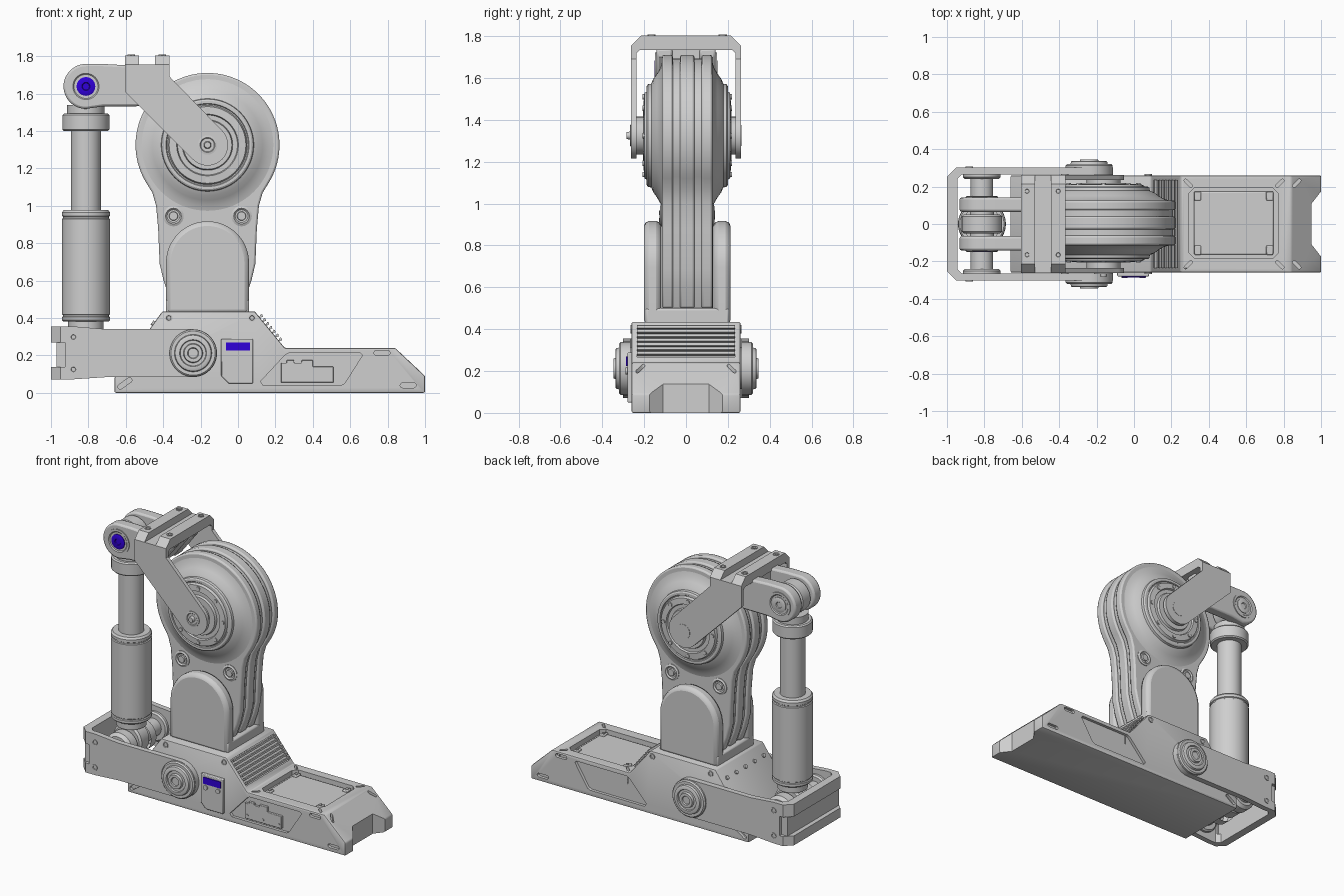
import bpy, bmesh
from math import sin, cos, radians, pi
from mathutils import Vector

old = bpy.data.objects.get("Cube")
if old:
    bpy.data.objects.remove(old, do_unlink=True)


def material(name, rgb):
    m = bpy.data.materials.new(name)
    m.use_nodes = True
    m.diffuse_color = (*rgb, 1)
    m.node_tree.nodes["Principled BSDF"].inputs["Base Color"].default_value = (*rgb, 1)
    return m


GREY = material("light_grey", (0.62, 0.62, 0.62))
BLUE = material("deep_blue", (0.03, 0.0, 0.7))
parts = []


def add(name, bm, mat=GREY, bevel=0):
    bmesh.ops.remove_doubles(bm, verts=bm.verts, dist=1e-5)
    bmesh.ops.recalc_face_normals(bm, faces=bm.faces)
    me = bpy.data.meshes.new(name)
    bm.to_mesh(me)
    bm.free()
    me.materials.append(mat)
    ob = bpy.data.objects.new(name, me)
    bpy.context.collection.objects.link(ob)
    if bevel:
        b = ob.modifiers.new("bevel", "BEVEL")
        b.width, b.segments, b.limit_method = bevel, 2, "ANGLE"
        b.angle_limit = radians(40)
    parts.append(ob)
    return ob


def prism(name, pts, a, b, axis="y", mat=GREY, bevel=0):
    place = {"x": lambda u, v, t: (t, u, v), "y": lambda u, v, t: (u, t, v),
             "z": lambda u, v, t: (u, v, t)}[axis]
    bm = bmesh.new()
    lo, hi = [[bm.verts.new(place(u, v, t)) for u, v in pts] for t in (a, b)]
    bm.faces.new(lo)
    bm.faces.new(hi)
    for i in range(len(pts)):
        j = (i + 1) % len(pts)
        bm.faces.new((lo[i], lo[j], hi[j], hi[i]))
    return add(name, bm, mat, bevel)


def box(name, x0, x1, y0, y1, z0, z1, **kw):
    return prism(name, [(x0, z0), (x1, z0), (x1, z1), (x0, z1)], y0, y1, **kw)


def lathe(name, prof, origin, direction=(0, 0, 1), mat=GREY, n=48):
    q = Vector((0, 0, 1)).rotation_difference(Vector(direction).normalized())
    bm = bmesh.new()
    rings = [[bm.verts.new(q @ Vector((r * cos(2 * pi * k / n), r * sin(2 * pi * k / n), h)) + Vector(origin))
              for k in range(n)] for r, h in prof]
    for p, s in zip(rings, rings[1:]):
        for k in range(n):
            bm.faces.new((p[k], p[(k + 1) % n], s[(k + 1) % n], s[k]))
    return add(name, bm, mat)


def cyl(name, r, h, origin, direction=(0, 0, 1), **kw):
    return lathe(name, [(0, 0), (r, 0), (r, h), (0, h)], origin, direction, **kw)


def arc(cx, cz, r, a0, a1, n=24):
    angles = [radians(a0 + (a1 - a0) * i / n) for i in range(n + 1)]
    return [(cx + r * cos(a), cz + r * sin(a)) for a in angles]


def capsule(cx, cz, half, r, tilt=0):
    dx, dz = half * cos(radians(tilt)), half * sin(radians(tilt))
    return (arc(cx + dx, cz + dz, r, tilt - 90, tilt + 90, 8)
            + arc(cx - dx, cz - dz, r, tilt + 90, tilt + 270, 8))


def carve(ob, tool, operation="DIFFERENCE"):
    m = ob.modifiers.new("carve", "BOOLEAN")
    m.object, m.operation, m.solver = tool, operation, "EXACT"
    dg = bpy.context.evaluated_depsgraph_get()
    me = bpy.data.meshes.new_from_object(ob.evaluated_get(dg))
    ob.modifiers.clear()
    ob.data = me
    parts.remove(tool)
    bpy.data.objects.remove(tool, do_unlink=True)


# Base with notched nose, side pockets, deck recess and slots
base = prism("base", [(-.66, 0), (1, 0), (1, .09), (.84, .24), (.25, .24), (.09, .435),
                      (-.405, .435), (-.66, .08)], -.26, .26, bevel=.008)
carve(base, prism("nose_cutter", [(.95, -.11), (1.02, -.2), (1.02, .2), (.95, .11)], -.1, .2, "z"))
carve(base, prism("deck_cutter", [(.295, -.155), (.325, -.185), (.74, -.185), (.77, -.155), (.77, .165),
                                  (.74, .195), (.325, .195), (.295, .165)], .205, .3, "z"))
carve(base, prism("vent_cutter", [(.12, .425), (.24, .279), (.22, .262), (.10, .408)], -.235, .235))
for s in (-1, 1):
    a, b = sorted((s * .24, s * .3))
    carve(base, prism("pocket_cutter", [(.12, .06), (.135, .04), (.55, .04), (.57, .05), (.665, .2),
                                        (.655, .212), (.27, .212), (.25, .2)], a, b))
    for x, z, h, t in ((.77, .213, .03, 0), (.91, .04, .03, 0), (-.605, .05, .03, 35)):
        carve(base, prism("slot_cutter", capsule(x, z, h, .013, t), a, b))
    for x, t in ((.29, -45), (.78, 45), (.87, 45)):
        carve(base, prism("deck_slot_cutter", capsule(x, s * .218, .02, .008, s * t), .15, .3, "z"))

# Louvres in the slope
for i in range(7):
    f = (i + .5) / 7
    x, z = .12 + .12 * f, .425 - .146 * f
    prism("louvre", [(x - .02, z - .017), (x + .004, z - .008), (x + .001, z + .004), (x - .006, z + .006)],
          -.235, .235)

# Deck cover with corner clips
box("deck_cover", .32, .745, -.163, .173, .2, .222, bevel=.006)
for x in (.34, .725):
    for y in (-.14, .15):
        box("cover_clip", x - .018, x + .018, y - .025, y + .025, .2, .232, bevel=.005)
        cyl("clip_screw", .01, .012, (x, y, .226), n=16)

# Side screws and rear slope screws
for s in (-1, 1):
    for x in (.075, -.37):
        lathe("base_screw", [(.02, 0), (.02, .006), (.013, .006), (.011, .001), (0, .001)],
              (x, s * .26, .4), (0, s, 0), n=20)
for y in (-.2, -.1, 0, .1, .2):
    cyl("slope_screw", .013, .012, (-.45, y, .369), (-.81, 0, .58), n=16)

# Control panel with display and latch plate on the front side
prism("control_panel", [(-.09, .09), (-.05, .05), (.08, .05), (.08, .288), (-.09, .288)],
      -.28, -.255, bevel=.005)
box("display", -.065, .065, -.286, -.278, .225, .27, mat=BLUE)
for x in (-.05, .045):
    cyl("panel_knob", .016, .01, (x, -.278, .2), (0, -1, 0), n=20)
prism("latch", [(.23, .055), (.51, .055), (.51, .14), (.40, .14), (.40, .175), (.34, .175), (.34, .16),
                (.30, .16), (.30, .175), (.26, .175), (.26, .16), (.23, .16)], -.256, -.235, bevel=.003)
for x in (.25, .37, .49):
    cyl("latch_screw", .008, .004, (x, -.256, .08), (0, -1, 0), n=12)

# Tower cheeks and foot
CX, CZ, Y = -.163, 1.325, .006
for s in (-1, 1):
    a, b = sorted((Y + s * .125, Y + s * .207))
    prism("cheek", [(CX - .222, .42), (CX + .222, .42)] + arc(CX, .695, .222, 0, 180), a, b, bevel=.025)
box("tower_foot", CX - .222, CX + .222, Y - .2, Y + .2, .42, .5, bevel=.01)


# Layered teardrop body with grooves between the layers
def teardrop(g):
    side = [(.295, 1.07), (.275, 1), (.264, .88), (.256, .69), (.235, .6), (.2, .5)]
    return (arc(CX, CZ, .385 - g, -32, 212, 56) + [(CX - x + g, z) for x, z in side]
            + [(CX + x - g, z) for x, z in reversed(side)])


prism("body_core", teardrop(.016), Y - .105, Y + .105)
for a, b in ((-.12, -.068), (-.035, .035), (.068, .12)):
    prism("body_layer", teardrop(0), Y + a, Y + b, bevel=.01)

# Dished sides, bolt rings and joint hubs
dish = [(.365, .1), (.352, .12), (.325, .128), (.295, .145), (.27, .163), (.248, .172), (.245, .188),
        (.236, .194), (.222, .194), (.218, .188), (.212, .188), (.205, .205), (.165, .208), (.16, .196),
        (.135, .196), (.13, .212), (0, .212)]
boss = [(.055, .1), (.055, .124), (.042, .13), (.034, .122), (.024, .122), (.022, .132), (0, .132)]
hub = [(.126, 0), (.126, .012), (.118, .02), (.1, .02), (.096, .034), (.088, .038), (.072, .038),
       (.068, .03), (.052, .03), (.048, .046), (.03, .046), (.026, .038), (0, .038)]
for s in (-1, 1):
    d = (0, s, 0)
    lathe("side_dish", dish, (CX, Y, CZ), d, n=64)
    for k in range(8):
        a = k * pi / 4
        cyl("ring_bolt", .013, .01, (CX + .186 * cos(a), Y + s * .203, CZ + .186 * sin(a)), d, n=16)
    for x in (-.182, .182):
        lathe("body_screw", boss, (CX + x, Y, .945), d, n=32)
    cyl("joint_bearing", .09, .04, (CX, s * .2, CZ), d)
    lathe("lower_hub", hub, (-.24, s * .3, .212), d)

# Upper fork over the body
fork = prism("upper_fork", [(-.262, 1.2), (-.262, 1.755), (-.215, 1.803), (.215, 1.803), (.262, 1.755),
                            (.262, 1.2), (.236, 1.2), (.236, 1.72), (.22, 1.735), (-.22, 1.735),
                            (-.236, 1.72), (-.236, 1.2)], -.7, 0, "x")
carve(fork, prism("fork_outline", [(-.605, 1.85), (-.605, 1.61)] + arc(CX, CZ, .11, 225, 405)
                  + [(-.365, 1.69), (-.365, 1.85), (-.445, 1.85), (-.445, 1.755), (-.53, 1.755), (-.53, 1.85)],
                  -.4, .4), "INTERSECT")
for x in (-.572, -.405):
    for y in (-.165, .175):
        lathe("fork_bolt", [(.02, 0), (.02, .006), (.012, .006), (.01, .001), (0, .001)], (x, y, 1.802), n=20)
lathe("fork_cap", [(.052, 0), (.052, .004), (.04, .006), (.036, .002), (.02, .002), (.016, .022), (0, .022)],
      (CX, -.262, CZ), (0, -1, 0))
cyl("fork_cap_back", .05, .004, (CX, .26, CZ), (0, 1, 0))

# Clevis arm carrying the piston head
PX, PZ = -.813, 1.638
for s in (-1, 1):
    a, b = sorted((s * .065, s * .142))
    prism("clevis", arc(PX, PZ, .12, 90, 270) + [(-.72, 1.532), (-.53, 1.532), (-.40, 1.7), (-.40, 1.74),
                                                (-.72, 1.758)], a, b, bevel=.012)
    lathe("clevis_ring", [(.085, 0), (.085, .008), (.07, .008), (.064, .002), (0, .002)],
          (PX, s * .14, PZ), (0, s, 0))
    lathe("clevis_bolt", [(.05, 0), (.05, .006), (.042, .01), (.022, .01), (.018, .004), (0, .004)],
          (PX, s * .141, PZ), (0, s, 0), mat=BLUE if s < 0 else GREY)
prism("clevis_bridge", [(-.6, 1.6), (-.535, 1.54), (-.42, 1.69), (-.42, 1.74), (-.6, 1.74)], -.1, .1)

# Piston with eyes and pins
lathe("piston_cylinder", [(0, .33), (.095, .33), (.095, .38), (.12, .38), (.128, .388), (.128, .405),
                          (.122, .409), (.122, .415), (.128, .419), (.128, .93), (.122, .934), (.122, .942),
                          (.128, .946), (.128, .965), (.118, .978), (0, .978)], (PX, 0, 0))
lathe("piston_rod", [(.08, .95), (.08, 1.4), (.118, 1.4), (.126, 1.408), (.126, 1.484), (.118, 1.492),
                     (.1, 1.492), (.1, 1.54), (0, 1.54)], (PX, 0, 0))
eye = [(.05, -.052), (.095, -.052), (.108, -.04), (.108, .04), (.095, .052), (.05, .052)]
lathe("upper_eye", eye, (PX, 0, PZ), (0, 1, 0))
lathe("lower_eye", eye, (PX, 0, .235), (0, 1, 0))
cyl("upper_pin", .065, .2, (PX, -.1, PZ), (0, 1, 0))
cyl("lower_pin", .06, .54, (PX, -.27, .215), (0, 1, 0))
for s in (-1, 1):
    lathe("pin_boss", [(.1, .07), (.1, .13), (.08, .15), (0, .15)], (PX, 0, .215), (0, s, 0))
    lathe("pin_flange", [(0, .24), (.09, .24), (.1, .25), (.1, .27)], (PX, 0, .215), (0, s, 0))

# Lower swing frame with notched end
half = [(-.1, .302), (-.95, .302), (-1, .252)]
inner = [(-.945, .24), (-.92, .265), (-.1, .265)]
frame = prism("swing_frame", half + [(x, -y) for x, y in reversed(half)]
              + [(x, -y) for x, y in reversed(inner)] + inner, .0, .5, "z")
carve(frame, prism("frame_outline", arc(-.24, .212, .128, -90, 90) + [
    (-.7, .34), (-.88, .355), (-1.05, .355), (-1.05, .27), (-.925, .27), (-.925, .137), (-1.05, .137),
    (-1.05, .072), (-.88, .072), (-.7, .084)], -.4, .4), "INTERSECT")
box("frame_end_bar", -.97, -.945, -.27, .27, .13, .28)
for s in (-1, 1):
    box("frame_end_plate", -.97, -.9, *sorted((s * .268, s * .28)), .13, .28)
    for z in (.125, .298):
        lathe("frame_screw", [(.02, 0), (.02, .005), (.013, .005), (.011, .001), (0, .001)],
              (-.88, s * .302, z), (0, s, 0), n=20)

# Smooth curved surfaces, keep edges crisp
bpy.ops.object.select_all(action="DESELECT")
for ob in parts:
    ob.select_set(True)
bpy.context.view_layer.objects.active = base
bpy.ops.object.shade_smooth_by_angle(angle=radians(32))
